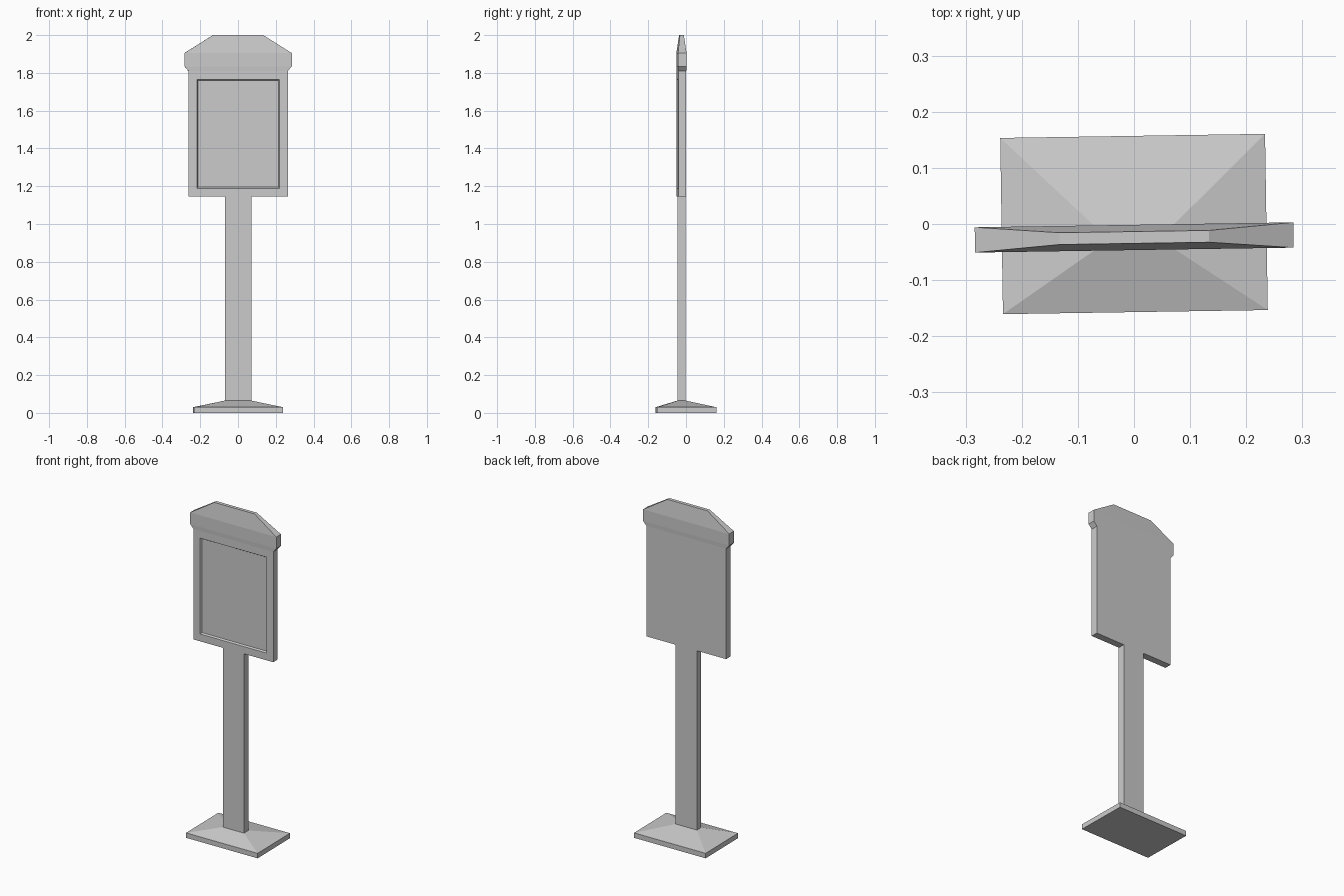
import bpy
import bmesh
from mathutils import Matrix

if "Cube" in bpy.data.objects:
    bpy.data.objects.remove(bpy.data.objects["Cube"])

TURN = Matrix.Rotation(0.0155, 4, 'Z')   # whole sign is turned very slightly
MID = -0.024                             # depth centre of post, panel and roof


def finish(name, bm):
    bmesh.ops.recalc_face_normals(bm, faces=bm.faces[:])
    bm.transform(TURN)
    mesh = bpy.data.meshes.new(name)
    bm.to_mesh(mesh)
    bm.free()
    obj = bpy.data.objects.new(name, mesh)
    bpy.context.collection.objects.link(obj)
    return obj


def loft(rings):
    """Closed solid through stacked rectangles: (half x, half y, centre y, z)."""
    bm = bmesh.new()
    loops = [[bm.verts.new((sx * hx, cy + sy * hy, z))
              for sx, sy in ((-1, -1), (1, -1), (1, 1), (-1, 1))]
             for hx, hy, cy, z in rings]
    for low, high in zip(loops, loops[1:]):
        for i in range(4):
            j = (i + 1) % 4
            bm.faces.new((low[i], low[j], high[j], high[i]))
    bm.faces.new(loops[0][::-1])
    bm.faces.new(loops[-1])
    bmesh.ops.recalc_face_normals(bm, faces=bm.faces[:])
    bm.normal_update()
    return bm


# Foot: slab with a sloped top rising to the post
finish("base", loft([(0.236, 0.157, 0, 0), (0.236, 0.157, 0, 0.03),
                     (0.07, 0.021, MID, 0.065)]))

# Flat post
finish("post", loft([(0.07, 0.021, MID, 0.065), (0.07, 0.021, MID, 1.145)]))

# Notice panel with a framed recess in the front
panel = loft([(0.263, 0.021, MID, 1.145), (0.263, 0.021, MID, 1.81)])
front = min(panel.faces, key=lambda f: f.calc_center_median().y)
bmesh.ops.inset_region(panel, faces=[front], thickness=0.044, use_even_offset=True)
bmesh.ops.inset_region(panel, faces=[front], thickness=0.006, depth=-0.01,
                       use_even_offset=True)
finish("notice_panel", panel)

# Roof cap: flared lip, straight band, tapered top
finish("roof_cap", loft([(0.263, 0.021, MID, 1.81), (0.284, 0.0225, MID, 1.835),
                         (0.284, 0.0225, MID, 1.905), (0.133, 0.0105, MID, 2.0)]))
